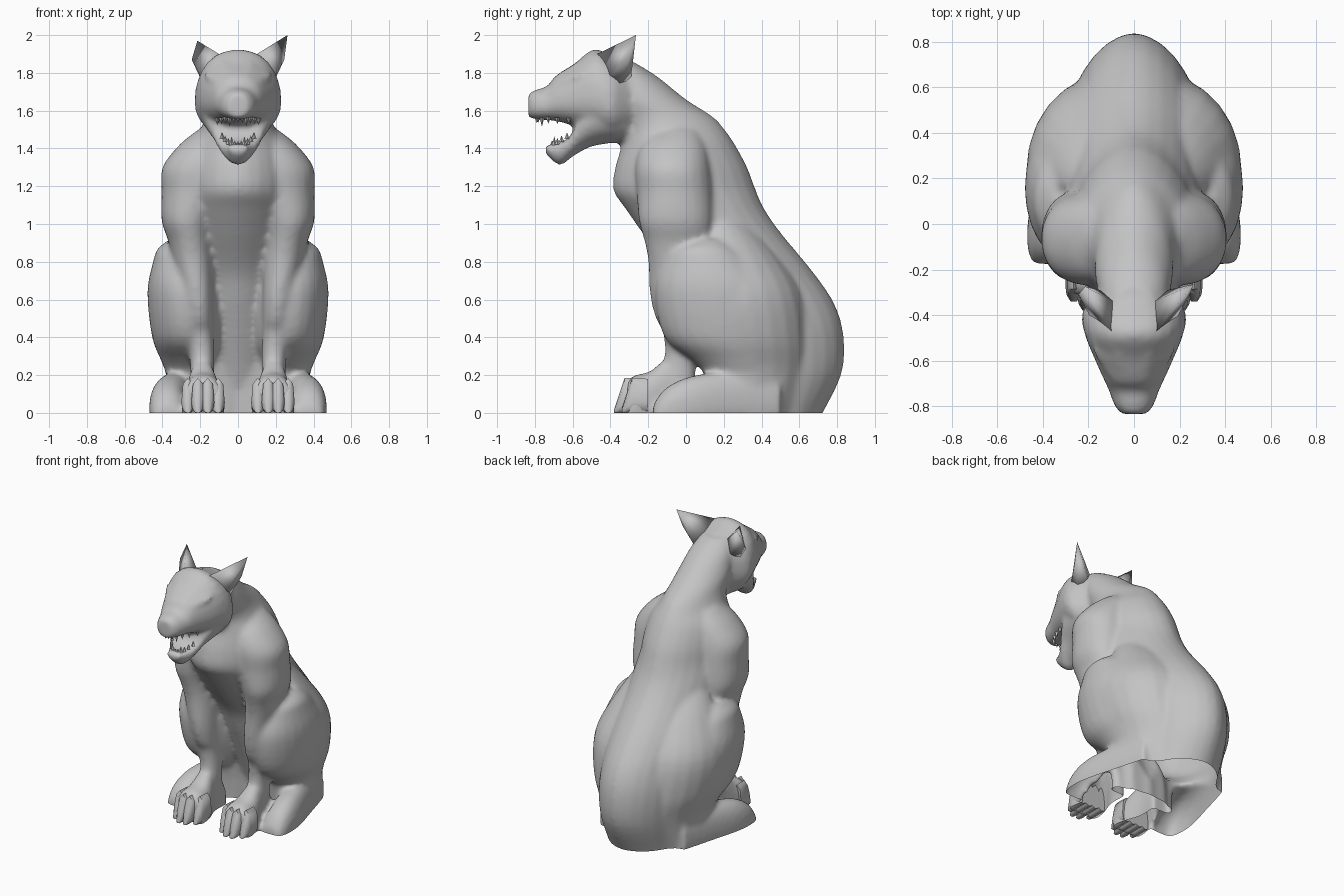
import bpy, bmesh
from math import sin, cos, pi, radians, copysign

cube = bpy.data.objects.get("Cube")
if cube:
    bpy.data.objects.remove(cube, do_unlink=True)

stone = bpy.data.materials.new("grey_stone")
stone.use_nodes = True
grey = (0.55, 0.55, 0.55, 1)
stone.diffuse_color = grey
stone.node_tree.nodes["Principled BSDF"].inputs["Base Color"].default_value = grey


def select(objects):
    bpy.ops.object.select_all(action='DESELECT')
    for obj in objects:
        obj.select_set(True)
    bpy.context.view_layer.objects.active = objects[0]


def finish(name, bm, angle=60):
    """Turn a bmesh into a smooth-shaded object."""
    bmesh.ops.recalc_face_normals(bm, faces=bm.faces)
    mesh = bpy.data.meshes.new(name)
    bm.to_mesh(mesh)
    bm.free()
    mesh.materials.append(stone)
    obj = bpy.data.objects.new(name, mesh)
    bpy.context.collection.objects.link(obj)
    select([obj])
    bpy.ops.object.shade_smooth_by_angle(angle=radians(angle))
    return obj


def smooth_rows(rows, steps):
    """Fill in rows along a spline through the given ones."""
    padded = [rows[0], *rows, rows[-1]]
    result = []
    for a, b, c, d in zip(padded, padded[1:], padded[2:], padded[3:]):
        for k in range(steps):
            t = k / steps
            result.append([q + t / 2 * (r - p + t * (2 * p - 5 * q + 4 * r - s
                           + t * (3 * (q - r) + s - p)))
                           for p, q, r, s in zip(a, b, c, d)])
    return result + [rows[-1]]


def loft(name, axis, rows, sides=24, wide=0.5, power=1.0, flip=1, steps=4):
    """Skin rings of (position, low, high, half width, centre x) along y or z."""
    bm = bmesh.new()
    rings = []
    for pos, low, high, half, *centre in smooth_rows(rows, steps):
        mid = low + wide * (high - low)
        ring = []
        for i in range(sides):
            t = 2 * pi * i / sides
            c, s = (copysign(abs(f) ** power, f) for f in (cos(t), sin(t)))
            x = flip * ((centre[0] if centre else 0) + half * c)
            v = mid + s * (high - mid if s > 0 else mid - low)
            ring.append(bm.verts.new((x, v, pos) if axis == 'z' else (x, pos, v)))
        rings.append(ring)
    for a, b in zip(rings, rings[1:]):
        for i in range(sides):
            j = (i + 1) % sides
            bm.faces.new((a[i], a[j], b[j], b[i]))
    bm.faces.new(rings[0])
    bm.faces.new(rings[-1])
    return finish(name, bm)


def hull(name, points, angle=50):
    bm = bmesh.new()
    for p in points:
        bm.verts.new(p)
    bmesh.ops.convex_hull(bm, input=bm.verts)
    return finish(name, bm, angle)


def fuse(name, parts, voxel, rounds):
    """Melt parts into one skin and leave it open at the ground."""
    select(parts)
    bpy.ops.object.join()
    skin = bpy.context.view_layer.objects.active
    remesh = skin.modifiers.new("melt", 'REMESH')
    remesh.mode = 'VOXEL'
    remesh.voxel_size = voxel
    soften = skin.modifiers.new("soften", 'SMOOTH')
    soften.factor = 0.5
    soften.iterations = rounds
    bpy.ops.object.convert(target='MESH')
    bm = bmesh.new()
    bm.from_mesh(skin.data)
    bpy.data.objects.remove(skin, do_unlink=True)
    bmesh.ops.bisect_plane(bm, geom=bm.verts[:] + bm.edges[:] + bm.faces[:],
                           plane_co=(0, 0, 0), plane_no=(0, 0, 1), clear_inner=True)
    return finish(name, bm, 80)


# Torso and neck
flesh = [loft("torso", 'z', [
    (-.08, .22, .68, .26), (0, .2, .725, .26), (.21, .13, .825, .28),
    (.41, .05, .835, .3), (.58, -.02, .785, .3), (.75, -.09, .67, .3),
    (.95, -.23, .505, .3), (1.08, -.32, .415, .3), (1.18, -.385, .37, .29),
    (1.3, -.375, .325, .28), (1.42, -.34, .26, .25), (1.5, -.34, .205, .2),
    (1.57, -.38, .14, .175), (1.66, -.42, 0, .17), (1.78, -.42, -.15, .14),
    (1.86, -.4, -.28, .09)], sides=28, wide=.45, power=1.1)]

# Skull and upper jaw
flesh.append(loft("skull", 'y', [
    (-.24, 1.52, 1.82, .12), (-.33, 1.47, 1.87, .19), (-.4, 1.46, 1.895, .23),
    (-.49, 1.49, 1.925, .215), (-.59, 1.52, 1.85, .175), (-.69, 1.545, 1.785, .13),
    (-.735, 1.55, 1.73, .11), (-.8, 1.555, 1.71, .085), (-.835, 1.565, 1.69, .055)],
    wide=.42, power=.9))

# Lower jaw
flesh.append(loft("lower_jaw", 'y', [
    (-.3, 1.43, 1.6, .14), (-.38, 1.43, 1.62, .19), (-.5, 1.41, 1.6, .18),
    (-.57, 1.375, 1.55, .145), (-.61, 1.35, 1.47, .12), (-.67, 1.31, 1.43, .08),
    (-.745, 1.37, 1.42, .05)], wide=.8))


def tooth(bm, x, y, z, height, radius=.014):
    base = [bm.verts.new((x + radius * cos(a), y + radius * sin(a), z))
            for a in (0, pi / 2, pi, 3 * pi / 2)]
    tip = bm.verts.new((x, y, z + height))
    for i in range(4):
        bm.faces.new((base[i], base[(i + 1) % 4], tip))
    bm.faces.new(base)


# Teeth follow a curved arch along each jaw, with longer canines
for name, front, depth, width, z, rise, size in (
        ("upper_teeth", -.79, .17, .11, 1.57, -.01, -.035),
        ("lower_teeth", -.71, .08, .085, 1.405, .045, .035)):
    bm = bmesh.new()
    for i in range(11):
        u = (i - 5) / 5
        longer = 1.5 if abs(i - 5) == 2 else 1
        tooth(bm, u * width, front + depth * u * u, z + rise * u * u, size * longer)
    finish(name, bm, 20)

for side, s in (("left", 1), ("right", -1)):
    # Ear, with one tip a little higher than the other
    tip = (.262, -.265, 2.0) if s > 0 else (.215, -.275, 1.97)
    hull(side + "_ear", [(s * x, y, z) for x, y, z in (
        (.1, -.47, 1.9), (.09, -.34, 1.85), (.15, -.29, 1.78),
        (.175, -.36, 1.72), (.18, -.43, 1.76), (.245, -.31, 1.87), tip)], 180)

    # Brow ridge
    flesh.append(hull(side + "_brow", [(s * x, y, z) for x, y, z in (
        (.04, -.71, 1.77), (.1, -.69, 1.75), (.18, -.58, 1.78),
        (.175, -.48, 1.83), (.06, -.58, 1.86), (.09, -.58, 1.73))]))

    # Shoulder and foreleg
    flesh.append(loft(side + "_foreleg", 'z', [
        (1.5, -.16, .07, .11, .1), (1.42, -.24, .11, .17, .14),
        (1.3, -.27, .13, .21, .19), (1.17, -.26, .14, .18, .225),
        (1.02, -.25, .14, .14, .265), (.91, -.22, .13, .115, .255),
        (.8, -.2, .11, .105, .24), (.62, -.19, .08, .085, .215),
        (.5, -.16, .06, .075, .205), (.42, -.12, .05, .07, .2),
        (.28, -.115, .05, .065, .19), (.12, -.16, .05, .065, .19)],
        power=.95, flip=s))

    # Front paw and its toes
    flesh.append(loft(side + "_front_paw", 'y', [
        (.05, -.08, .16, .07, .19), (-.08, -.08, .29, .07, .19),
        (-.19, -.08, .22, .1, .185), (-.27, -.08, .2, .115, .185),
        (-.31, -.08, .17, .11, .185)], wide=.4, power=.8, flip=s))
    for i, x in enumerate((.105, .16, .212, .265)):
        reach = -.38 if i in (1, 2) else -.34
        loft(f"{side}_front_toe_{i + 1}", 'y', [
            (-.2, 0, .18, .035, x), (reach + .055, 0, .185, .035, x),
            (reach + .03, 0, .11, .032, x), (reach, 0, .02, .014, x)],
            sides=8, wide=.3, power=.8, flip=s, steps=1)

    # Thigh and knee
    flesh.append(loft(side + "_thigh", 'z', [
        (.92, .04, .2, .07, .29), (.87, -.07, .27, .13, .295),
        (.8, -.12, .35, .165, .285), (.64, -.165, .48, .2, .28),
        (.4, -.115, .52, .19, .265), (.27, .04, .52, .16, .245),
        (.18, .1, .5, .15, .23), (-.08, .12, .5, .15, .23)], flip=s))

    # Haunch sweeping from the thigh to the back
    flesh.append(loft(side + "_haunch", 'z', [
        (1.05, .1, .3, .18, .08), (.85, .08, .48, .27, .11),
        (.64, .06, .61, .32, .15), (.4, .1, .65, .31, .14),
        (.2, .14, .64, .26, .12), (-.08, .16, .55, .25, .12)],
        wide=.3, flip=s))

    # Hind foot
    flesh.append(loft(side + "_hind_foot", 'y', [
        (.5, -.08, .24, .1, .24), (.25, -.08, .23, .11, .3),
        (.08, -.08, .205, .105, .35), (-.03, -.08, .175, .1, .37),
        (-.12, -.08, .12, .09, .375), (-.175, -.08, .04, .07, .375)],
        wide=.4, power=.85, flip=s))

fuse("body_and_head", flesh, .016, 8)
